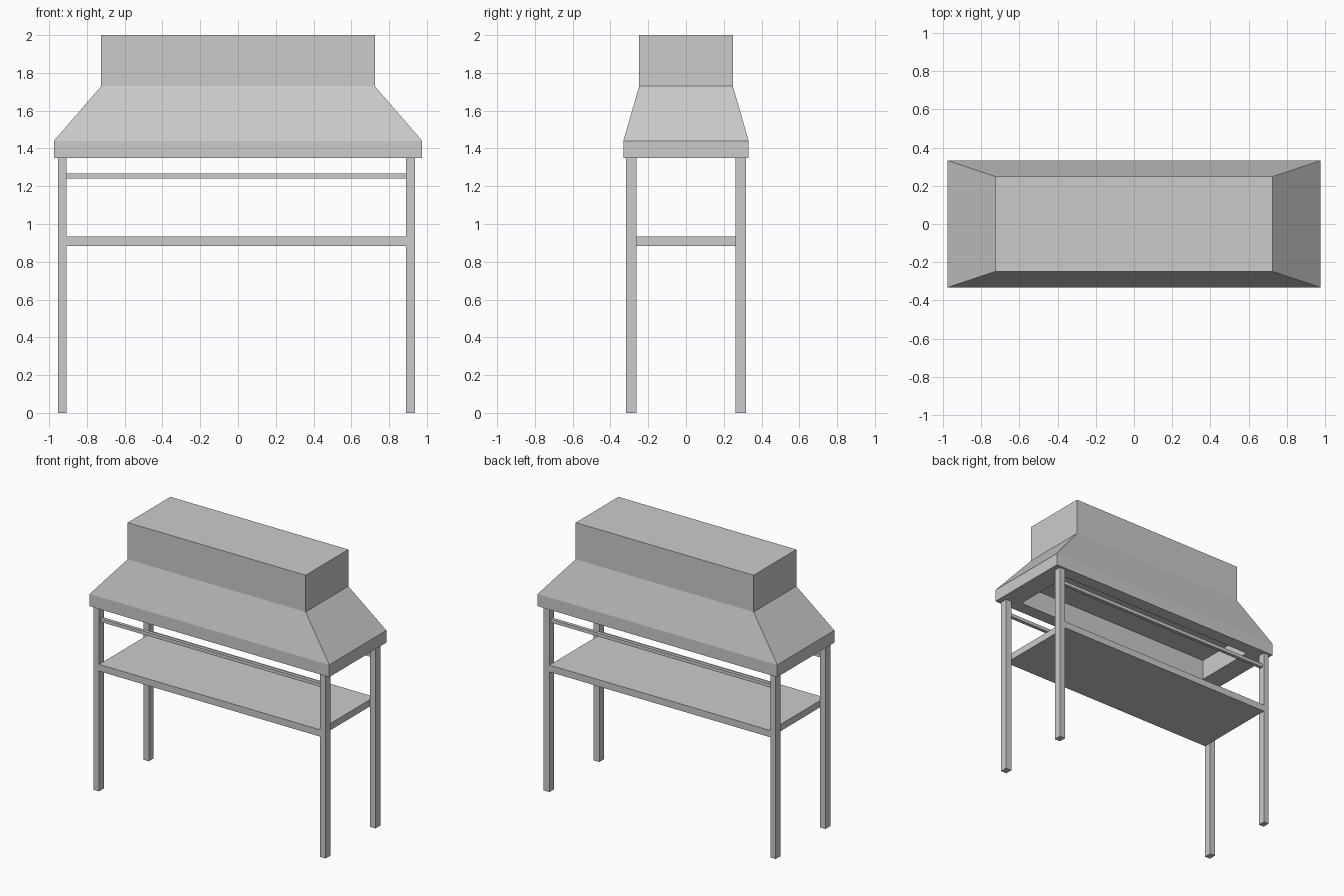
import bpy, bmesh

if "Cube" in bpy.data.objects:
    bpy.data.objects.remove(bpy.data.objects["Cube"])


def new_object(name, bm):
    bmesh.ops.recalc_face_normals(bm, faces=bm.faces[:])
    mesh = bpy.data.meshes.new(name)
    bm.to_mesh(mesh)
    bm.free()
    obj = bpy.data.objects.new(name, mesh)
    bpy.context.collection.objects.link(obj)
    return obj


def box(name, x0, x1, y0, y1, z0, z1):
    bm = bmesh.new()
    bmesh.ops.create_cube(bm, size=1)
    for v in bm.verts:
        v.co.x = x1 if v.co.x > 0 else x0
        v.co.y = y1 if v.co.y > 0 else y0
        v.co.z = z1 if v.co.z > 0 else z0
    return new_object(name, bm)


def ring_loft(name, levels):
    """Join rectangular rings (half width, half depth, height), capping both ends."""
    bm = bmesh.new()
    rings = [[bm.verts.new((sx * w, sy * d, z))
              for sx, sy in ((-1, -1), (1, -1), (1, 1), (-1, 1))]
             for w, d, z in levels]
    for a, b in zip(rings, rings[1:]):
        for i in range(4):
            j = (i + 1) % 4
            bm.faces.new((a[i], a[j], b[j], b[i]))
    bm.faces.new(rings[0])
    bm.faces.new(rings[-1])
    return new_object(name, bm)


# Hood: recessed ceiling, underside rim, skirt, sloped sides and upper box
ring_loft("hood", [
    (0.82, 0.235, 1.50),
    (0.82, 0.235, 1.35),
    (0.975, 0.332, 1.35),
    (0.975, 0.332, 1.44),
    (0.724, 0.248, 1.73),
    (0.724, 0.248, 2.00),
])

# Legs
LEFT = (-0.952, -0.909)
RIGHT = (0.889, 0.936)
FRONT = (-0.317, -0.262)
BACK = (0.262, 0.317)
for x_name, xs in (("left", LEFT), ("right", RIGHT)):
    for y_name, ys in (("front", FRONT), ("back", BACK)):
        box(f"{y_name}_{x_name}_leg", *xs, *ys, 0, 1.35)

# Shelf fitted between the left and right legs
box("shelf", LEFT[1], RIGHT[0], FRONT[0], BACK[1], 0.884, 0.934)

# Thin rails below the hood
for y_name, y in (("front", -0.29), ("back", 0.29)):
    box(f"{y_name}_rail", LEFT[1], RIGHT[0], y - 0.0125, y + 0.0125, 1.242, 1.267)
